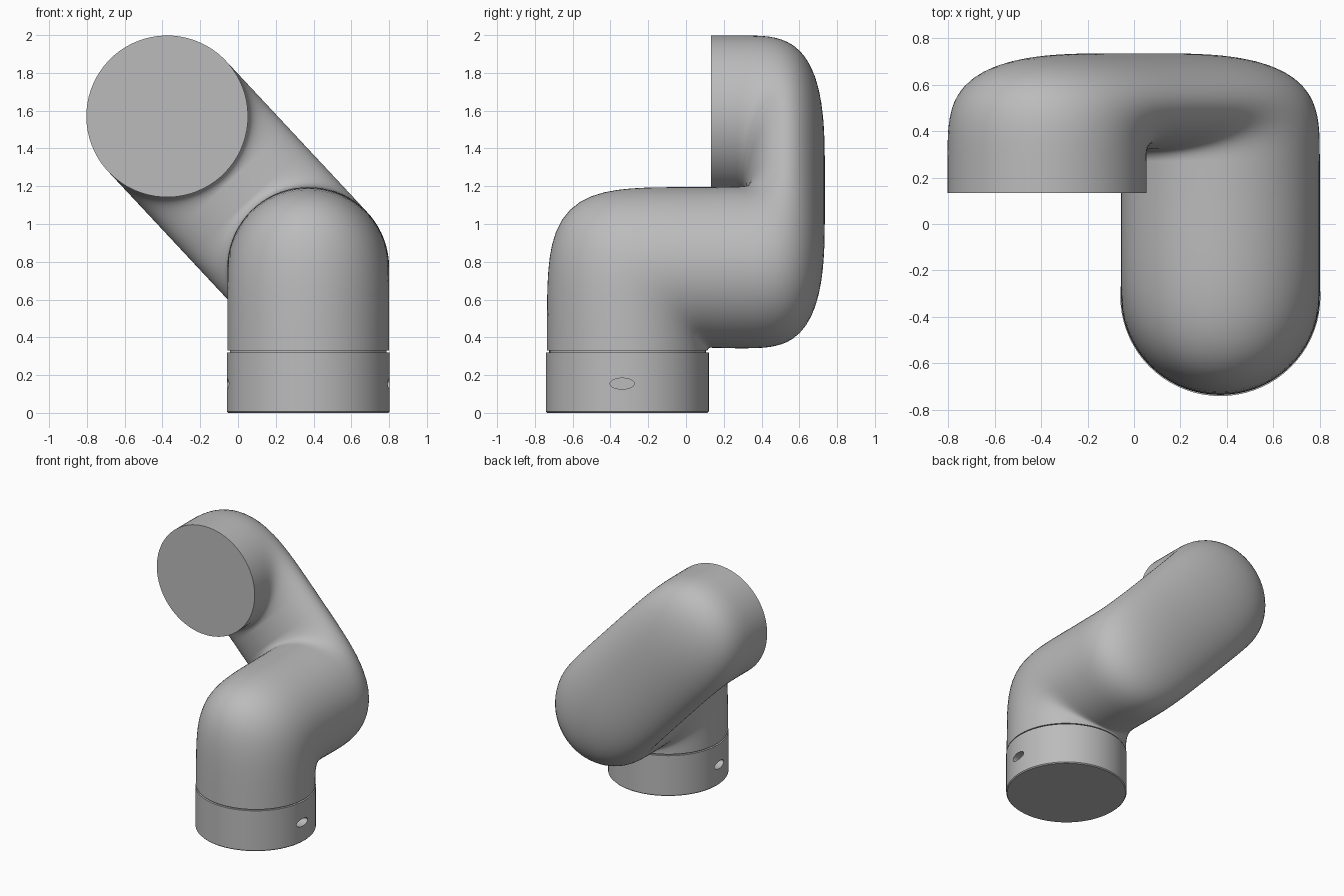
import bpy, bmesh, math
from mathutils import Vector

cube = bpy.data.objects.get("Cube")
if cube:
    bpy.data.objects.remove(cube, do_unlink=True)

grey = bpy.data.materials.new("light grey")
grey.use_nodes = True
colour = (0.5, 0.5, 0.5, 1)
grey.diffuse_color = colour
grey.node_tree.nodes["Principled BSDF"].inputs["Base Color"].default_value = colour

SEGS = 72
STEPS = 24
X, Y, Z = Vector((1, 0, 0)), Vector((0, 1, 0)), Vector((0, 0, 1))


def loft(name, rings):
    """Skin closed rings of points and cap both ends."""
    bm = bmesh.new()
    loops = [[bm.verts.new(p) for p in ring] for ring in rings]
    for a, b in zip(loops, loops[1:]):
        for k in range(SEGS):
            j = (k + 1) % SEGS
            bm.faces.new((a[k], a[j], b[j], b[k]))
    bm.faces.new(loops[0])
    bm.faces.new(loops[-1])
    bmesh.ops.recalc_face_normals(bm, faces=bm.faces)
    mesh = bpy.data.meshes.new(name)
    bm.to_mesh(mesh)
    bm.free()
    mesh.materials.append(grey)
    obj = bpy.data.objects.new(name, mesh)
    bpy.context.collection.objects.link(obj)
    return obj


def smooth(obj):
    bpy.ops.object.select_all(action='DESELECT')
    obj.select_set(True)
    bpy.context.view_layer.objects.active = obj
    bpy.ops.object.shade_smooth_by_angle(angle=math.radians(40))


def ellipse(inner, outer, side, phase=0):
    mid, half = (inner + outer) / 2, (outer - inner) / 2
    angles = [2 * math.pi * k / SEGS + phase for k in range(SEGS)]
    return [mid + half * math.cos(t) + side * math.sin(t) for t in angles]


def elbow(hinge, start, end, fillet, power, side, phase=0):
    """Sections fan about the hinge; start and end reach the outer wall."""
    rings = []
    for i in range(STEPS + 1):
        t = math.pi / 2 * i / STEPS
        c, s = math.cos(t), math.sin(t)
        reach = (c ** power + abs(s) ** power) ** (-1 / power)
        inner = hinge + (start.normalized() * c + end.normalized() * s) * fillet
        outer = hinge + (start * c + end * s) * reach
        rings.append(ellipse(inner, outer, side, phase))
    return rings


# Bent arm: vertical tube, forward-to-back tube, flattened diagonal, end socket
base = Vector((0.372, -0.31, 0))
low = Vector((0.372, 0, 0.77))
high = Vector((-0.375, 0, 1.57))
along = (high - low).normalized()
span = (high - low).length
across = Vector((-along.z, 0, along.x))
twist = -math.atan2(-along.x, -along.z)
R, BACK, HINGE_Y, F = 0.428, 0.735, 0.27, 0.05

rings = elbow(Vector((base.x, 0.13, 0.33)), Y * -0.866, Z * 0.865, 0.015, 4.6, X * R)
depth = Y * (BACK - HINGE_Y)
reach = along * (2 * R + F)
rings += elbow(low + along * (R + F) + Y * HINGE_Y, -reach, depth, F, 3.7, across * R, twist)
rings += elbow(low + along * (span - R - F) + Y * HINGE_Y, depth, reach, F, 3.7, across * R, twist)
rings.append([Vector((p.x, 0.133, p.z)) for p in rings[-1]])
smooth(loft("bent_arm", rings))


# Base collar with a chamfered foot, and the recessed neck above it
def turned(name, profile):
    return loft(name, [ellipse(base - Y * r + Z * z, base + Y * r + Z * z, X * r)
                       for r, z in profile])


collar = turned("base_collar", [(0.424, 0), (0.431, 0.007), (0.431, 0.321)])
smooth(turned("neck_groove", [(0.415, 0.31), (0.415, 0.34)]))

# Oval pockets on both sides of the collar
for sign in (-1, 1):
    mid = base + Vector((sign * 0.43, -0.028, 0.155))
    bar = [[mid + X * dx + Y * p.x + Z * p.y for p in
            ellipse(Vector((-0.064, 0, 0)), Vector((0.064, 0, 0)), Y * 0.029)]
           for dx in (-0.07, 0.07)]
    cutter = loft("pocket_cutter", bar)
    cutter.hide_render = True
    cut = collar.modifiers.new("pocket", 'BOOLEAN')
    cut.operation = 'DIFFERENCE'
    cut.solver = 'EXACT'
    cut.object = cutter
    bpy.context.view_layer.objects.active = collar
    bpy.ops.object.modifier_apply(modifier=cut.name)
    bpy.data.objects.remove(cutter, do_unlink=True)
smooth(collar)
